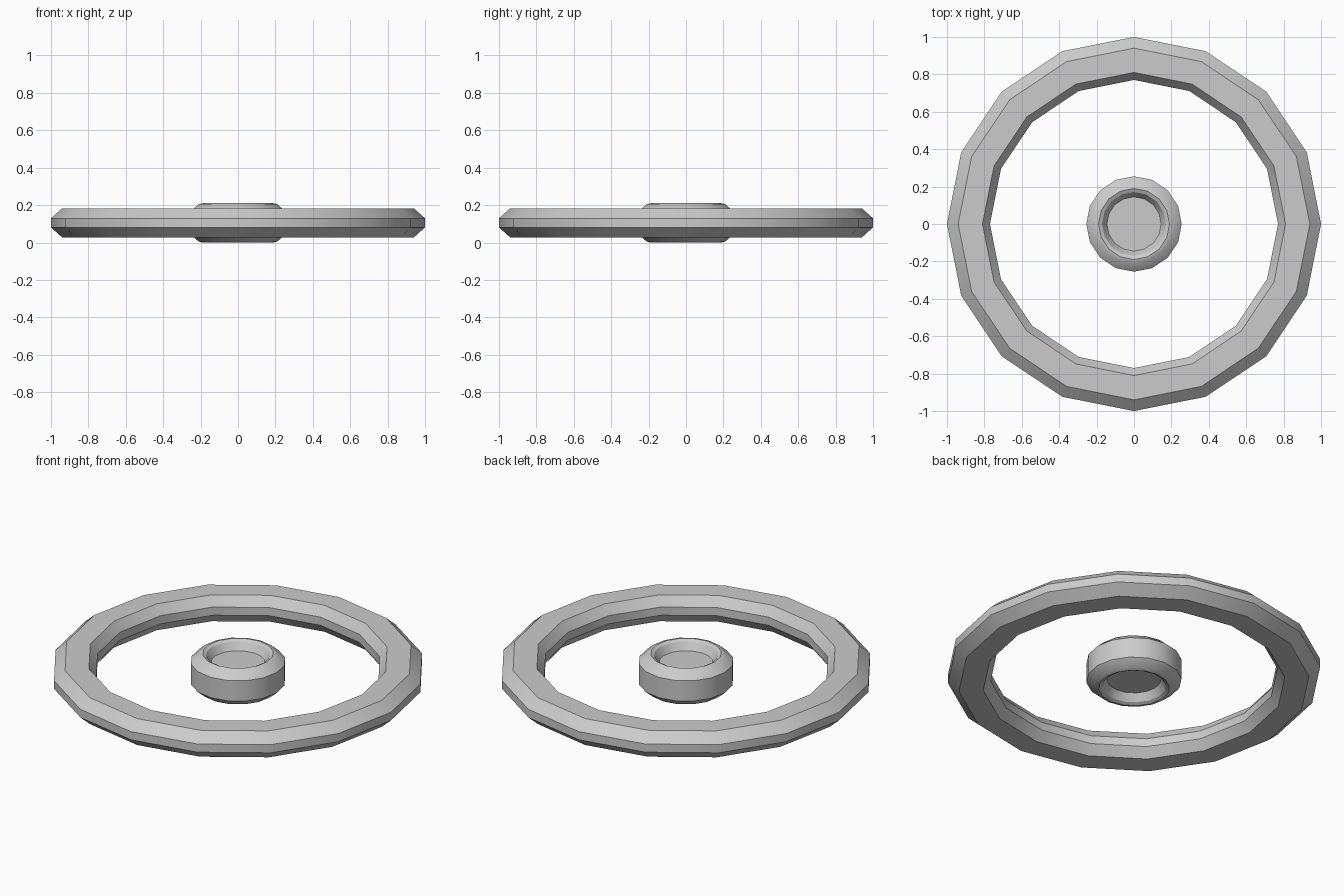
import bpy, bmesh, math

cube = bpy.data.objects.get("Cube")
if cube:
    bpy.data.objects.remove(cube, do_unlink=True)

SIDES = 16
MID = 0.105  # height of the mirror plane through both parts

grey = bpy.data.materials.new("plain grey")
grey.use_nodes = True
colour = (0.6, 0.6, 0.6, 1)
grey.diffuse_color = colour
grey.node_tree.nodes["Principled BSDF"].inputs["Base Color"].default_value = colour


def lathe(name, upper, closed):
    """Turn an upper half profile (radius, height above middle), mirrored below."""
    profile = upper + [(r, -h) for r, h in reversed(upper)]
    bm = bmesh.new()
    rings = []
    for r, h in profile:
        rings.append([bm.verts.new((r * math.cos(a), r * math.sin(a), MID + h))
                      for a in (math.tau * i / SIDES for i in range(SIDES))])
    pairs = list(zip(rings, rings[1:]))
    if closed:
        pairs.append((rings[-1], rings[0]))
    else:
        bm.faces.new(rings[0])
        bm.faces.new(rings[-1])
    for a, b in pairs:
        for i in range(SIDES):
            j = (i + 1) % SIDES
            bm.faces.new((a[i], a[j], b[j], b[i]))
    bmesh.ops.recalc_face_normals(bm, faces=bm.faces)
    mesh = bpy.data.meshes.new(name)
    bm.to_mesh(mesh)
    bm.free()
    mesh.materials.append(grey)
    obj = bpy.data.objects.new(name, mesh)
    bpy.context.collection.objects.link(obj)
    bpy.ops.object.select_all(action='DESELECT')
    obj.select_set(True)
    bpy.context.view_layer.objects.active = obj
    bpy.ops.object.shade_smooth_by_angle(angle=math.radians(30))
    return obj


# Outer rim: eight-sided tube
lathe("outer_rim", [(0.77, 0.024), (0.81, 0.078), (0.94, 0.078), (1.0, 0.024)], True)

# Hub: thick disc with a bevelled lip and a shallow dish on both faces
lathe("centre_hub", [(0.145, 0.052), (0.171, 0.095), (0.19, 0.105),
                     (0.21, 0.1), (0.255, 0.06)], False)
